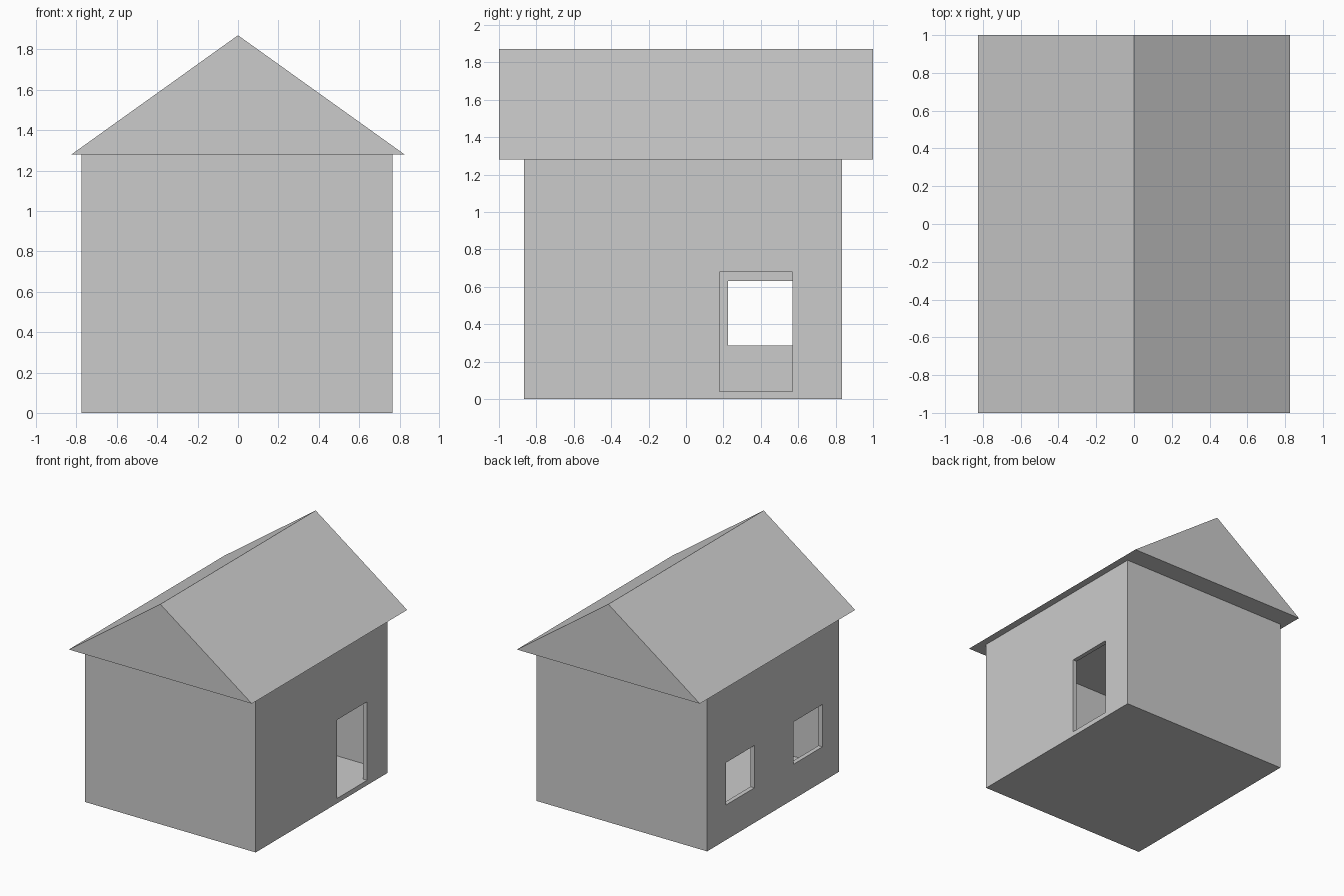
import bpy
import bmesh

if "Cube" in bpy.data.objects:
    bpy.data.objects.remove(bpy.data.objects["Cube"])


def mesh_object(name, bm):
    bmesh.ops.recalc_face_normals(bm, faces=bm.faces)
    mesh = bpy.data.meshes.new(name)
    bm.to_mesh(mesh)
    bm.free()
    obj = bpy.data.objects.new(name, mesh)
    bpy.context.collection.objects.link(obj)
    return obj


def box(name, lo, hi):
    bm = bmesh.new()
    bmesh.ops.create_cube(bm, size=1)
    for v in bm.verts:
        v.co = [h if c > 0 else l for c, l, h in zip(v.co, lo, hi)]
    return mesh_object(name, bm)


def cut(target, name, lo, hi):
    cutter = box(name, lo, hi)
    cutter.hide_render = True
    cutter.display_type = 'WIRE'
    mod = target.modifiers.new(name, 'BOOLEAN')
    mod.operation = 'DIFFERENCE'
    mod.solver = 'EXACT'
    mod.object = cutter


# House body
x0, x1, y0, y1, eave = -0.775, 0.765, -0.865, 0.835, 1.28
t = 0.036
walls = box("walls", (x0, y0, 0), (x1, y1, eave))

# Hollow room with thin walls, floor and ceiling
cut(walls, "room_cutter", (x0 + t, y0 + t, t), (x1 - t, y1 - t, eave - t))

# Doorway in the right wall
cut(walls, "door_cutter", (x1 - 0.15, 0.18, 0.04), (x1 + 0.1, 0.57, 0.68))

# Two windows in the left wall
for i, y in enumerate((-0.65, 0.225)):
    cut(walls, f"window_cutter_{i + 1}", (x0 - 0.1, y, 0.285), (x0 + 0.15, y + 0.37, 0.63))

# Solid gable roof, extruded from a triangle along y
bm = bmesh.new()
gable = bm.faces.new([bm.verts.new((x, -1, z)) for x, z in ((-0.825, eave), (0.825, eave), (0, 1.87))])
ext = bmesh.ops.extrude_face_region(bm, geom=[gable], use_keep_orig=True)
bmesh.ops.translate(bm, vec=(0, 2, 0), verts=[g for g in ext["geom"] if isinstance(g, bmesh.types.BMVert)])
mesh_object("roof", bm)
